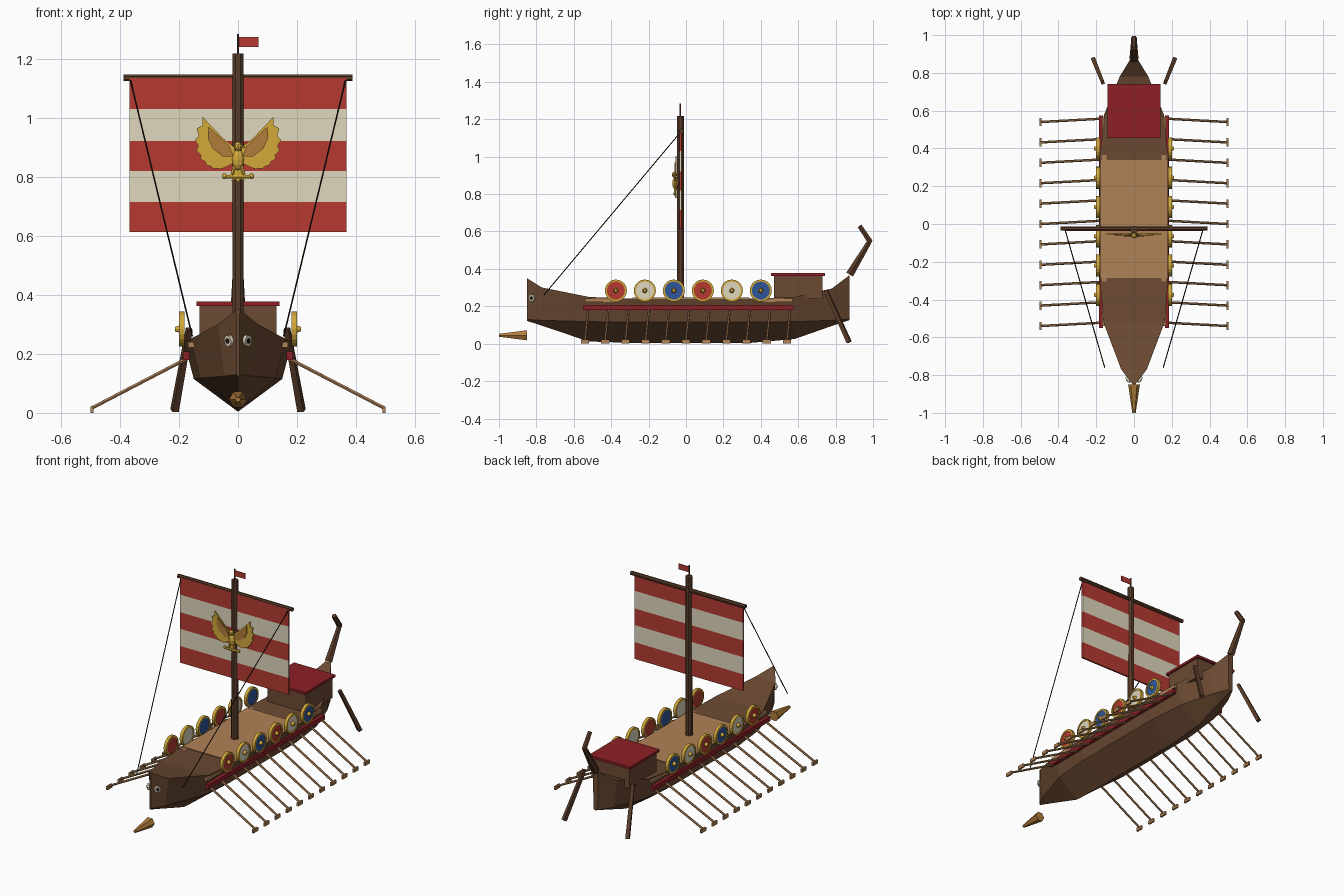
import bpy, bmesh, math
from mathutils import Vector, Matrix

if "Cube" in bpy.data.objects:
    bpy.data.objects.remove(bpy.data.objects["Cube"])


def material(name, r, g, b):
    lin = lambda c: ((c / 255 + 0.055) / 1.055) ** 2.4 if c > 10 else c / 255 / 12.92
    m = bpy.data.materials.new(name)
    m.diffuse_color = (lin(r), lin(g), lin(b), 1)
    m.use_nodes = True
    m.node_tree.nodes["Principled BSDF"].inputs["Base Color"].default_value = m.diffuse_color
    return m


HULL = material("hull brown", 107, 74, 50)
DARK = material("dark wood", 90, 60, 40)
TAN = material("light wood", 176, 130, 86)
MAROON = material("dark red", 140, 32, 38)
RED = material("red", 182, 58, 48)
CREAM = material("cream", 224, 215, 190)
BLUE = material("blue", 48, 86, 155)
GOLD = material("gold", 210, 168, 58)
BRONZE = material("bronze", 178, 124, 58)
BLACK = material("black rope", 28, 25, 22)


def finish(name, bm, *mats):
    bmesh.ops.recalc_face_normals(bm, faces=bm.faces)
    me = bpy.data.meshes.new(name)
    bm.to_mesh(me)
    bm.free()
    for m in mats:
        me.materials.append(m)
    ob = bpy.data.objects.new(name, me)
    bpy.context.collection.objects.link(ob)
    return ob


def box(name, lo, hi, mat):
    lo, hi = Vector(lo), Vector(hi)
    bm = bmesh.new()
    bmesh.ops.create_cube(bm, size=1, matrix=Matrix.Translation((lo + hi) / 2) @ Matrix.Diagonal((*(hi - lo), 1)))
    return finish(name, bm, mat)


def rod(name, a, b, r1, r2, n, mat, squash=1):
    """Tapered n-sided bar from a to b."""
    a, b = Vector(a), Vector(b)
    d = b - a
    bm = bmesh.new()
    mtx = (Matrix.Translation((a + b) / 2) @ d.to_track_quat('Z', 'Y').to_matrix().to_4x4()
           @ Matrix.Diagonal((squash, 1, 1, 1)) @ Matrix.Rotation(math.pi / n, 4, 'Z'))
    bmesh.ops.create_cone(bm, cap_ends=True, segments=n, radius1=r1, radius2=r2, depth=d.length, matrix=mtx)
    return finish(name, bm, mat)


def ball(name, c, size, mat):
    bm = bmesh.new()
    bmesh.ops.create_uvsphere(bm, u_segments=10, v_segments=6, radius=1,
                              matrix=Matrix.Translation(c) @ Matrix.Diagonal((*size, 1)))
    return finish(name, bm, mat)


def plate(name, outline, y0, y1, mat):
    """Flat x-z outline given thickness along y."""
    bm = bmesh.new()
    f = bm.faces.new([bm.verts.new((x, y0, z)) for x, z in outline])
    ext = bmesh.ops.extrude_face_region(bm, geom=[f])["geom"]
    bmesh.ops.translate(bm, vec=(0, y1 - y0, 0), verts=[v for v in ext if isinstance(v, bmesh.types.BMVert)])
    return finish(name, bm, mat)


# Hull: y, half width and height of top edge, half width and height of chine, keel height
stations = [(-0.85, .006, .35, .005, .13, .122), (-0.77, .068, .30, .045, .125, .096),
            (-0.52, .162, .25, .128, .118, .012), (-0.28, .182, .24, .15, .115, .004),
            (0.34, .182, .24, .15, .115, .004), (0.58, .158, .25, .125, .118, .025),
            (0.78, .076, .295, .06, .125, .095), (0.875, .018, .367, .014, .132, .127)]
bm = bmesh.new()
rings = [[bm.verts.new(p) for p in ((-wt, y, zt), (-wc, y, zc), (0, y, zk), (wc, y, zc), (wt, y, zt))]
         for y, wt, zt, wc, zc, zk in stations]
for r, s in zip(rings, rings[1:]):
    for i in range(5):
        j = (i + 1) % 5
        bm.faces.new((r[i], r[j], s[j], s[i]))
bm.faces.new(rings[0])
bm.faces.new(rings[-1])
finish("hull", bm, HULL)
box("deck", (-.176, -.285, .225), (.176, .34, .246), TAN)

# Ram and stern post
rod("ram", (0, -.85, .045), (0, -1, .045), .031, .009, 6, BRONZE)
rod("stern_post_lower", (0, .875, .37), (0, .985, .553), .024, .014, 6, DARK)
rod("stern_post_upper", (0, .985, .545), (0, .928, .63), .016, .014, 6, DARK)

# Cabin
box("cabin", (-.13, .47, .238), (.13, .73, .365), HULL)
box("cabin_roof", (-.14, .455, .363), (.14, .742, .378), MAROON)

# Mast, yard, flag
rod("mast", (0, -.03, .23), (0, -.03, 1.217), .021, .02, 8, DARK)
rod("yard", (-.388, -.024, 1.135), (.388, -.024, 1.135), .012, .012, 8, DARK)
rod("flag_pole", (0, -.03, 1.21), (0, -.03, 1.283), .004, .004, 6, DARK)
box("flag", (.002, -.032, 1.24), (.07, -.028, 1.274), RED)

# Sail in five stripes
edges = [1.135, 1.03, .922, .82, .715, .613]
for i in range(5):
    box(f"sail_stripe_{i + 1}", (-.368, -.036, edges[i + 1]), (.368, -.025, edges[i]), CREAM if i % 2 else RED)

# Bird emblem on the mast
ball("bird_body", (0, -.056, .858), (.021, .017, .036), GOLD)
ball("bird_head", (0, -.062, .903), (.014, .014, .016), GOLD)
rod("bird_beak", (.008, -.066, .905), (.026, -.068, .898), .006, .001, 6, GOLD)
plate("bird_tail", [(-.012, .84), (.012, .84), (.022, .785), (.008, .792), (0, .78), (-.008, .792), (-.022, .785)],
      -.058, -.05, GOLD)
rod("bird_perch", (-.045, -.06, .8), (.045, -.06, .8), .007, .007, 6, GOLD)
for s in (-1, 1):
    ball("bird_perch_end", (s * .046, -.06, .802), (.009, .008, .01), GOLD)
    rod("bird_leg", (s * .01, -.058, .84), (s * .022, -.06, .803), .007, .005, 6, GOLD)
    outline, n = [(.005, .85), (.012, .9), (.05, .93)], 8
    for k in range(n):
        t = k / (n - 1)
        ang, length = math.radians(54 - 106 * t), .162 - .104 * t
        for da, f in ((0, 1), (-.13, .86)):
            outline.append((.025 + math.cos(ang + da) * length * f, .872 + math.sin(ang + da) * length * f))
    plate("bird_wing", [(s * x, z) for x, z in outline], -.056, -.05, GOLD)
    plate("bird_wing_inner", [(s * x, z) for x, z in ((.015, .87), (.03, .905), (.1, .97), (.102, .93),
                                                        (.085, .895), (.05, .868))], -.062, -.055, BRONZE)

for s in (-1, 1):
    side = "right" if s > 0 else "left"
    # Rails and rigging
    box(f"{side}_rail", (s * .164, -.55, .18), (s * .186, .575, .208), MAROON)
    box(f"{side}_gunwale", (s * .146, -.54, .222), (s * .17, .57, .241), TAN)
    rod(f"{side}_rope", (s * .365, -.03, 1.13), (s * .155, -.76, .26), .0028, .0028, 6, BLACK)

    # Bow eyes
    c, n = Vector((s * .026, -.82, .245)), Vector((s * .8, -.6, -.1))
    rod(f"{side}_eye", c, c + n * .012, .019, .019, 12, CREAM)
    rod(f"{side}_pupil", c + n * .01, c + n * .015, .009, .009, 10, BLACK)

    # Steering oar
    rod(f"{side}_steering_oar", (s * .165, .748, .285), (s * .215, .872, .008), .013, .016, 4, DARK)

    # Oars with small end blades
    for k in range(11):
        y = -.54 + .108 * k
        rod(f"{side}_oar_{k + 1}", (s * .165, y + .018, .188), (s * .496, y, .016), .0065, .0065, 6, TAN)
        box(f"{side}_oar_blade_{k + 1}", (s * .489, y - .022, 0), (s * .5, y + .022, .022), TAN)

    # Shields
    for k in range(6):
        y, z = -.375 + .155 * k, .284
        rod(f"{side}_shield_{k + 1}", (s * .183, y, z), (s * .197, y, z), .05, .05, 20, (RED, CREAM, BLUE)[k % 3])
        rod(f"{side}_shield_boss_{k + 1}", (s * .195, y, z), (s * .213, y, z), .014, .008, 10, GOLD)
        bm = bmesh.new()  # rim: square-section ring
        loops = []
        for x, r in ((.181, .048), (.2, .048), (.2, .059), (.181, .059)):
            loops.append([bm.verts.new((s * x, y + r * math.cos(a * math.pi / 10), z + r * math.sin(a * math.pi / 10)))
                          for a in range(20)])
        for i in range(4):
            for a in range(20):
                p, q, b = loops[i], loops[(i + 1) % 4], (a + 1) % 20
                bm.faces.new((p[a], p[b], q[b], q[a]))
        finish(f"{side}_shield_rim_{k + 1}", bm, GOLD)
